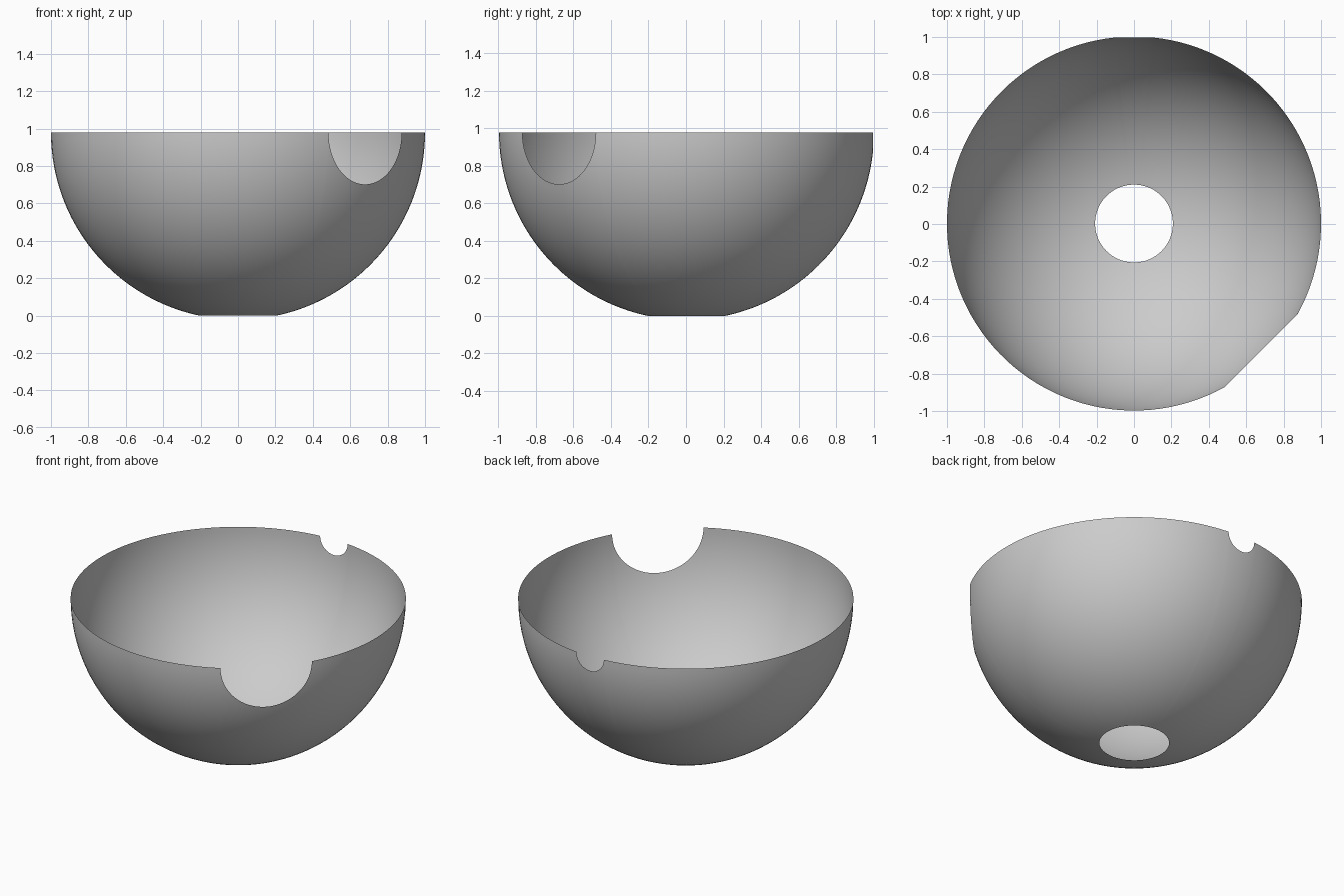
import bpy
import bmesh
from math import sin, cos, acos, asin, pi, radians
from mathutils import Vector

default = bpy.data.objects.get("Cube")
if default:
    bpy.data.objects.remove(default, do_unlink=True)

RADIUS = 1.0
LOWEST = radians(-78)            # latitude of the drain hole edge
RIM_Z = RADIUS * sin(-LOWEST)    # height of the rim
CENTRE = Vector((0, 0.0025, RIM_Z))
ROWS = 40
# round rim notches: (azimuth, angular radius)
NOTCHES = [(radians(-45), asin(0.277)), (radians(90), asin(0.1))]


def rim_latitude(azimuth):
    """Top edge of the shell, dipping around each round notch."""
    for middle, size in NOTCHES:
        d = abs(azimuth - middle)
        if d < size:
            return -acos(min(1, cos(size) / cos(d)))
    return 0.0


def spread(start, end, count):
    return [start + (end - start) * i / count for i in range(count)]


# Azimuths: crowded towards the notch corners, even elsewhere
azimuths = []
for i, (middle, size) in enumerate(NOTCHES):
    azimuths += [middle - size * cos(pi * k / 32) for k in range(32)]
    following, next_size = NOTCHES[(i + 1) % len(NOTCHES)]
    end = following - next_size
    if end < middle:
        end += 2 * pi
    azimuths += spread(middle + size, end, round((end - middle - size) / radians(3)))

# Bowl shell: one strip of faces for each step around
bm = bmesh.new()
columns = []
for az in azimuths:
    top = rim_latitude(az)
    column = []
    for row in range(ROWS + 1):
        lat = LOWEST + (top - LOWEST) * row / ROWS
        point = Vector((cos(lat) * cos(az), cos(lat) * sin(az), sin(lat)))
        column.append(bm.verts.new(CENTRE + RADIUS * point))
    columns.append(column)
for i, a in enumerate(columns):
    b = columns[(i + 1) % len(columns)]
    for row in range(ROWS):
        face = bm.faces.new((a[row], b[row], b[row + 1], a[row + 1]))
        face.smooth = True

mesh = bpy.data.meshes.new("bowl_shell")
bm.to_mesh(mesh)
bm.free()
bowl = bpy.data.objects.new("bowl_shell", mesh)
bpy.context.collection.objects.link(bowl)

# Plain grey finish
grey = bpy.data.materials.new("plain_grey")
grey.use_nodes = True
colour = (0.6, 0.6, 0.6, 1)
grey.diffuse_color = colour
grey.node_tree.nodes["Principled BSDF"].inputs["Base Color"].default_value = colour
mesh.materials.append(grey)
